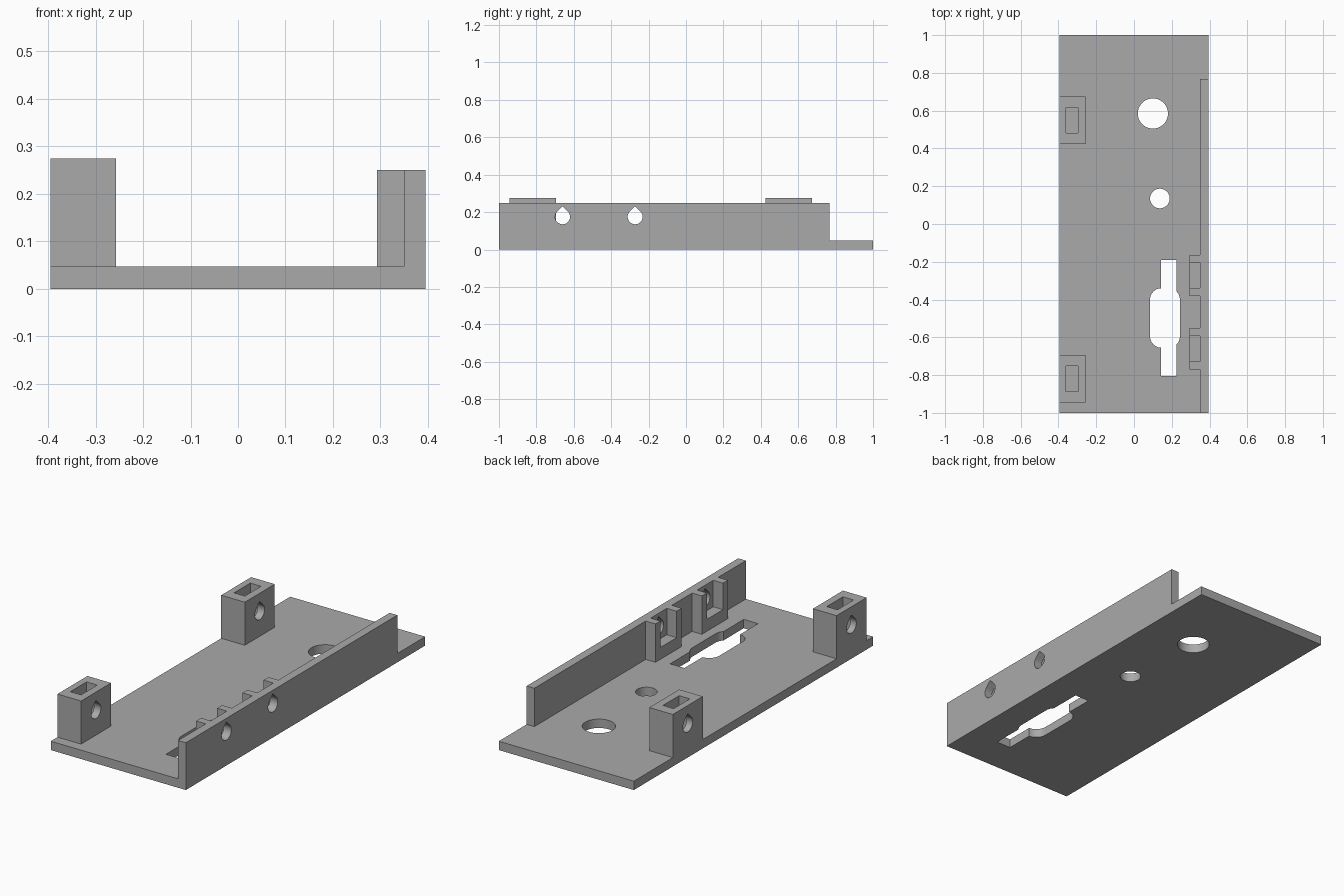
import bpy, bmesh
from math import cos, sin, pi, radians, sqrt
from mathutils import Vector

cube = bpy.data.objects.get("Cube")
if cube:
    bpy.data.objects.remove(cube, do_unlink=True)

grey = bpy.data.materials.new("plain grey")
grey.use_nodes = True
COLOUR = (0.4, 0.4, 0.4, 1)
grey.diffuse_color = COLOUR
grey.node_tree.nodes["Principled BSDF"].inputs["Base Color"].default_value = COLOUR


def prism(name, outline, axis, low, high):
    """Extrude an outline along x (outline in y, z) or z (outline in x, y)."""
    bm = bmesh.new()
    place = (lambda a, b: (low, a, b)) if axis == "x" else (lambda a, b: (a, b, low))
    face = bm.faces.new([bm.verts.new(place(a, b)) for a, b in outline])
    step = Vector((high - low, 0, 0)) if axis == "x" else Vector((0, 0, high - low))
    top = bmesh.ops.extrude_face_region(bm, geom=[face])["geom"]
    bmesh.ops.translate(bm, vec=step, verts=[v for v in top if isinstance(v, bmesh.types.BMVert)])
    bmesh.ops.recalc_face_normals(bm, faces=bm.faces)
    mesh = bpy.data.meshes.new(name)
    bm.to_mesh(mesh)
    bm.free()
    mesh.materials.append(grey)
    obj = bpy.data.objects.new(name, mesh)
    bpy.context.collection.objects.link(obj)
    return obj


def rect(a0, a1, b0, b1):
    return [(a0, b0), (a1, b0), (a1, b1), (a0, b1)]


def arc(a, b, r, start, end, steps):
    angles = [radians(start + (end - start) * i / steps) for i in range(steps + 1)]
    return [(a + r * cos(t), b + r * sin(t)) for t in angles]


def circle(a, b, r):
    return arc(a, b, r, 0, 360, 48)[:-1]


def teardrop(y):
    return arc(y, BOLT_Z, BOLT_R, 135, 405, 30) + [(y, BOLT_Z + BOLT_R * sqrt(2))]


def rounded_rect(a0, a1, b0, b1, r):
    corners = [(a1 - r, b1 - r), (a0 + r, b1 - r), (a0 + r, b0 + r), (a1 - r, b0 + r)]
    return [p for i, (a, b) in enumerate(corners)
            for p in arc(a, b, r, 90 * i, 90 * i + 90, 12)]


def cut(obj, *cutters):
    """Subtract the cutters from a part, then discard them."""
    bpy.context.view_layer.objects.active = obj
    for cutter in cutters:
        mod = obj.modifiers.new("cut", "BOOLEAN")
        mod.operation, mod.solver, mod.object = "DIFFERENCE", "EXACT", cutter
        bpy.ops.object.modifier_apply(modifier=mod.name)
        bpy.data.objects.remove(cutter, do_unlink=True)


SIDE = 0.395        # half width of the plate
FLOOR = 0.047       # plate thickness
WALL_IN = 0.35      # inner face of the side wall
WALL_TOP = 0.25
BLOCK_TOP = 0.275
BOLT_Z, BOLT_R = 0.175, 0.04
NUT_Z, NUT_HALF = 0.11, 0.0675   # nut pocket floor and half width

# Base plate with two round holes and a keyed slot
plate = prism("base_plate", rect(-SIDE, SIDE, -1, 1), "z", 0, FLOOR)
openings = [circle(0.1, 0.585, 0.08), circle(0.137, 0.135, 0.052),
            rect(0.142, 0.226, -0.805, -0.19),
            rounded_rect(0.085, 0.243, -0.655, -0.34, 0.06)]
cut(plate, *[prism("cutter", o, "z", -0.1, 0.1) for o in openings])
parts = [plate]

# Side wall with teardrop bolt holes, and a U-shaped nut holder behind each
bolt_ys = (-0.66, -0.272)
wall = prism("side_wall", rect(-1, 0.767, FLOOR, WALL_TOP), "x", WALL_IN, SIDE)
cut(wall, *[prism("cutter", teardrop(y), "x", 0.3, 0.5) for y in bolt_ys])
parts.append(wall)
for label, y in zip(("front", "back"), bolt_ys):
    outer = 0.109
    u_shape = [(y - outer, FLOOR), (y + outer, FLOOR), (y + outer, WALL_TOP),
               (y + NUT_HALF, WALL_TOP), (y + NUT_HALF, NUT_Z), (y - NUT_HALF, NUT_Z),
               (y - NUT_HALF, WALL_TOP), (y - outer, WALL_TOP)]
    parts.append(prism(label + "_nut_holder", u_shape, "x", 0.293, WALL_IN))

# Standing blocks with a nut pocket in the top and a teardrop bolt hole
for label, y in (("front", -0.819), ("back", 0.549)):
    block = prism(label + "_block", rect(y - 0.125, y + 0.125, FLOOR, BLOCK_TOP),
                  "x", -SIDE, -0.257)
    pocket = rect(-0.36, -0.297, y - NUT_HALF, y + NUT_HALF)
    cut(block, prism("cutter", pocket, "z", NUT_Z, 0.4),
        prism("cutter", teardrop(y), "x", -0.5, -0.2))
    parts.append(block)

# Smooth the round hole walls, keep all edges sharp
bpy.ops.object.select_all(action="DESELECT")
for part in parts:
    part.select_set(True)
bpy.context.view_layer.objects.active = plate
bpy.ops.object.shade_smooth_by_angle(angle=radians(30))
